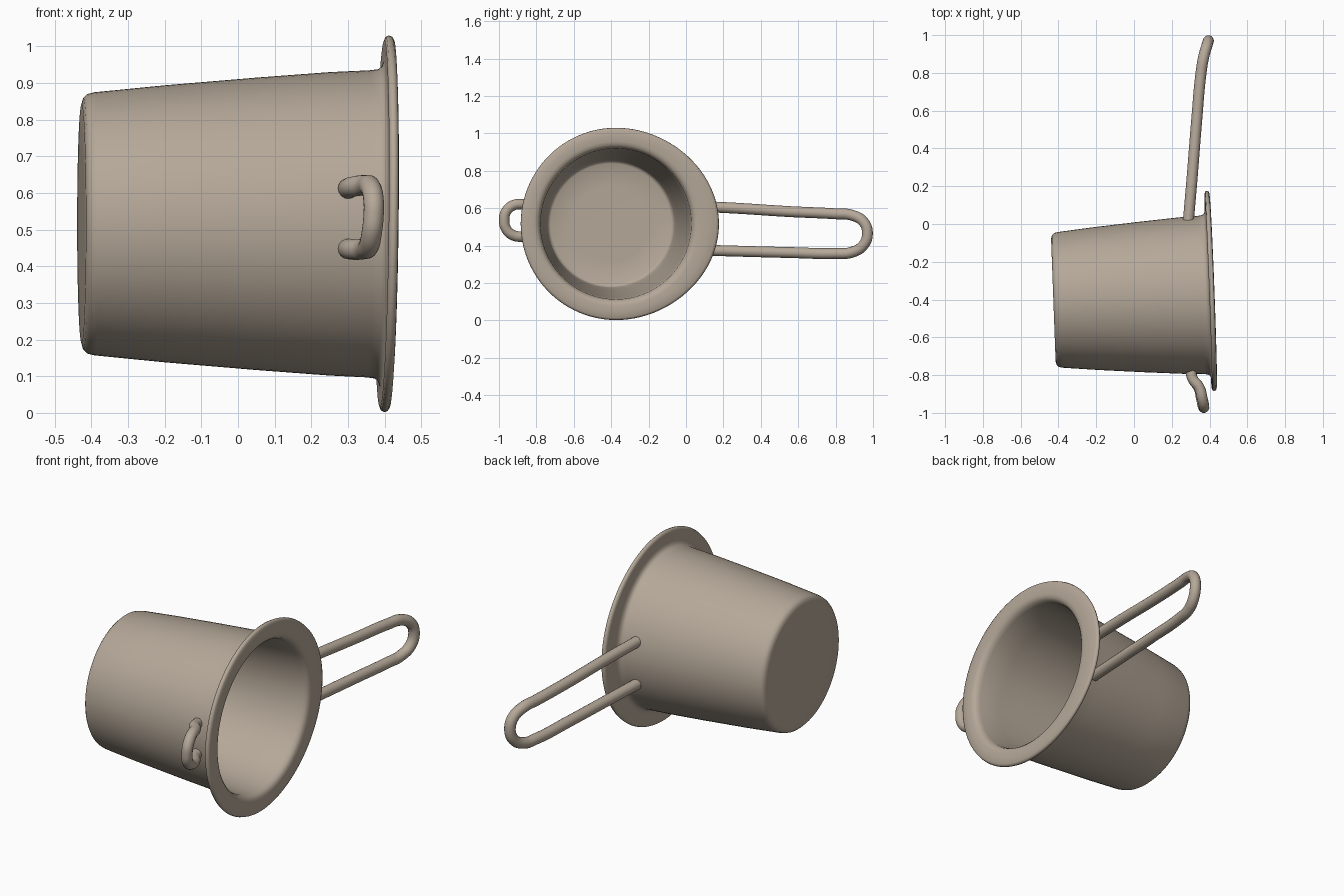
import bpy, bmesh, math

if "Cube" in bpy.data.objects:
    bpy.data.objects.remove(bpy.data.objects["Cube"])

metal = bpy.data.materials.new("warm_grey_metal")
metal.diffuse_color = (0.46, 0.39, 0.315, 1)
metal.use_nodes = True
metal.node_tree.nodes["Principled BSDF"].inputs["Base Color"].default_value = metal.diffuse_color

CY, CZ, N = -0.388, 0.516, 96


def cup_point(a, r, t):
    """Point on the slightly tilted cup: a along the axis, r radius, t angle."""
    dy, dz = r * math.cos(t), r * math.sin(t)
    # the wide rim is a little egg-shaped towards the handle
    k = min(max((r - 0.42) / 0.09, 0), 1)
    dy += k * (0.036 * max(math.cos(t), 0) ** 2 - 0.004 * min(math.cos(t), 0))
    tilt = 0.012 * dz if a > 0.3 else 0
    return (a - 0.037 * dy + tilt, CY + 0.035 * a + dy, CZ + dz)


# cup: closed wall profile (axis position, radius), outside base to inside floor
profile = [(-0.427, 0.0), (-0.427, 0.20), (-0.427, 0.325), (-0.422, 0.343),
           (-0.411, 0.354), (-0.392, 0.359), (-0.20, 0.378), (0.05, 0.399),
           (0.25, 0.414), (0.355, 0.419), (0.378, 0.422), (0.388, 0.430),
           (0.393, 0.445), (0.394, 0.475), (0.393, 0.500), (0.397, 0.510),
           (0.405, 0.514), (0.414, 0.511), (0.419, 0.502), (0.421, 0.470),
           (0.421, 0.440), (0.417, 0.423), (0.406, 0.411), (0.385, 0.403),
           (0.25, 0.394), (0.0, 0.374), (-0.25, 0.352), (-0.380, 0.340),
           (-0.398, 0.335), (-0.405, 0.322), (-0.406, 0.20), (-0.406, 0.0)]

bm = bmesh.new()
rings = []
for a, r in profile:
    n = N if r else 1
    rings.append([bm.verts.new(cup_point(a, r, 2 * math.pi * i / N)) for i in range(n)])
for p, q in zip(rings, rings[1:]):
    for i in range(N):
        j = (i + 1) % N
        if len(p) == 1:
            bm.faces.new((p[0], q[j], q[i]))
        elif len(q) == 1:
            bm.faces.new((p[i], p[j], q[0]))
        else:
            bm.faces.new((p[i], p[j], q[j], q[i]))
bmesh.ops.recalc_face_normals(bm, faces=bm.faces)
mesh = bpy.data.meshes.new("cup")
bm.to_mesh(mesh)
bm.free()
mesh.shade_smooth()
mesh.materials.append(metal)
bpy.context.collection.objects.link(bpy.data.objects.new("cup", mesh))


def rod(name, points, radius):
    """Bent round rod through the given points."""
    cu = bpy.data.curves.new(name, 'CURVE')
    cu.dimensions = '3D'
    cu.bevel_depth, cu.bevel_resolution = radius, 6
    cu.resolution_u, cu.use_fill_caps = 10, True
    sp = cu.splines.new('BEZIER')
    sp.bezier_points.add(len(points) - 1)
    for b, p in zip(sp.bezier_points, points):
        b.co = p
        b.handle_left_type = b.handle_right_type = 'AUTO'
    ob = bpy.data.objects.new(name, cu)
    bpy.context.collection.objects.link(ob)
    bpy.ops.object.select_all(action='DESELECT')
    ob.select_set(True)
    bpy.context.view_layer.objects.active = ob
    bpy.ops.object.convert(target='MESH')
    ob = bpy.context.object
    ob.data.materials.clear()
    ob.data.materials.append(metal)
    bpy.ops.object.shade_smooth_by_angle(angle=math.radians(50))
    return ob


# long handle loop
rod("long_handle", [
    (0.288, 0.018, 0.612), (0.308, 0.25, 0.601), (0.332, 0.55, 0.582),
    (0.355, 0.80, 0.570), (0.369, 0.885, 0.563), (0.387, 0.948, 0.528),
    (0.394, 0.970, 0.468), (0.387, 0.948, 0.402), (0.369, 0.885, 0.364),
    (0.355, 0.80, 0.358), (0.332, 0.55, 0.363), (0.308, 0.25, 0.371),
    (0.288, 0.018, 0.378)], 0.029)

# small support loop on the opposite side
rod("support_loop", [
    (0.300, -0.782, 0.612), (0.312, -0.822, 0.617), (0.345, -0.865, 0.621),
    (0.362, -0.925, 0.615), (0.370, -0.963, 0.580), (0.370, -0.972, 0.538),
    (0.365, -0.963, 0.492), (0.357, -0.925, 0.456), (0.342, -0.865, 0.447),
    (0.312, -0.822, 0.446), (0.300, -0.782, 0.448)], 0.028)
